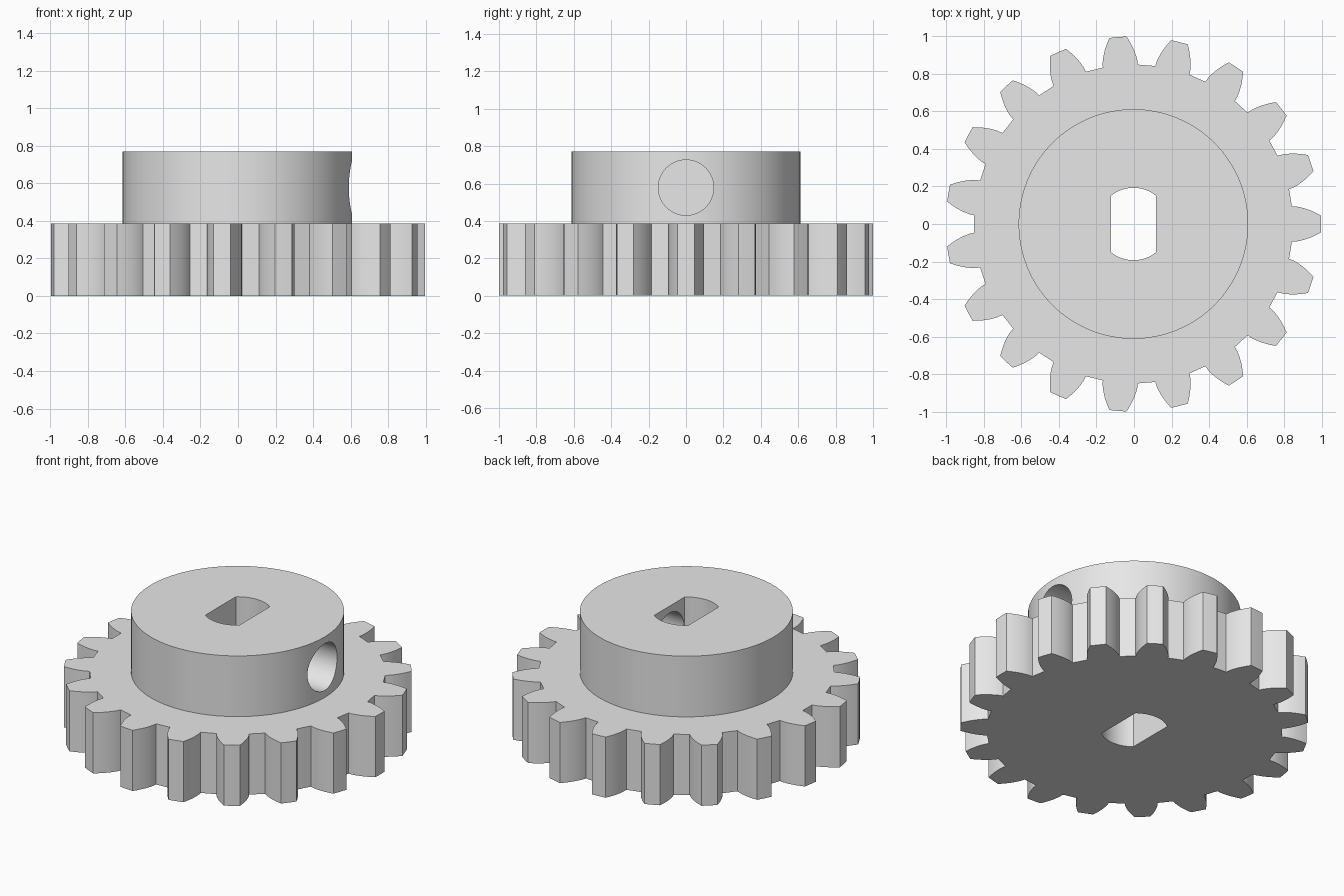
import bpy, bmesh
from math import acos, asin, cos, sin, tan, radians, pi, tau
from mathutils import Matrix, Vector

if "Cube" in bpy.data.objects:
    bpy.data.objects.remove(bpy.data.objects["Cube"], do_unlink=True)

CX = -0.003                 # shaft axis in x
TEETH = 19
ROOT_R, TIP_R = 0.85, 1.0
GEAR_H, TOTAL_H = 0.385, 0.77
HUB_R = 0.612
BORE_R, BORE_HALF = 0.193, 0.119
SCREW_R, SCREW_Z = 0.148, 0.578

grey = bpy.data.materials.new("plain_grey")
grey.use_nodes = True
colour = (0.8, 0.8, 0.8, 1)
grey.diffuse_color = colour
grey.node_tree.nodes["Principled BSDF"].inputs["Base Color"].default_value = colour


def prism(name, outline, low, high, matrix=Matrix()):
    """Extrude a closed 2D outline from low to high along local z."""
    bm = bmesh.new()
    face = bm.faces.new([bm.verts.new((x, y, low)) for x, y in outline])
    new = bmesh.ops.extrude_face_region(bm, geom=[face])["geom"]
    top = [v for v in new if isinstance(v, bmesh.types.BMVert)]
    bmesh.ops.translate(bm, verts=top, vec=(0, 0, high - low))
    bmesh.ops.recalc_face_normals(bm, faces=bm.faces)
    bm.transform(matrix)
    mesh = bpy.data.meshes.new(name)
    bm.to_mesh(mesh)
    bm.free()
    mesh.materials.append(grey)
    obj = bpy.data.objects.new(name, mesh)
    bpy.context.collection.objects.link(obj)
    return obj


def polar(r, a):
    return r * cos(a), r * sin(a)


def circle(r, n):
    return [polar(r, tau * i / n) for i in range(n)]


def gear_outline(steps=6):
    """Involute flanks, with the base circle at the tooth root."""
    half_root = radians(6.35)
    flank = []
    for i in range(steps + 1):
        r = ROOT_R + (TIP_R - ROOT_R) * i / steps
        pressure = acos(ROOT_R / r)
        flank.append((r, half_root - (tan(pressure) - pressure)))
    tooth = [(r, -a) for r, a in flank] + [(TIP_R, 0)] + flank[::-1]
    return [polar(r, a + tau * k / TEETH) for k in range(TEETH) for r, a in tooth]


def bore_outline(n=16):
    """Round shaft hole with two flats."""
    half = asin(BORE_HALF / BORE_R)
    arc = [polar(BORE_R, pi / 2 - half + 2 * half * i / n) for i in range(n + 1)]
    return arc + [(-x, -y) for x, y in arc]


def combine(target, other, operation):
    mod = target.modifiers.new(operation.lower(), 'BOOLEAN')
    mod.operation = operation
    mod.solver = 'EXACT'
    mod.object = other
    bpy.context.view_layer.objects.active = target
    bpy.ops.object.modifier_apply(modifier=mod.name)
    bpy.data.objects.remove(other, do_unlink=True)


# Toothed wheel with the raised hub joined on top
axis = Matrix.Translation((CX, 0, 0))
gear = prism("spur_gear", gear_outline(), 0, GEAR_H, axis)
combine(gear, prism("hub", circle(HUB_R, 128), GEAR_H / 2, TOTAL_H, axis), 'UNION')

# Double-flat shaft bore through everything
combine(gear, prism("bore_cutter", bore_outline(), -0.1, TOTAL_H + 0.1, axis), 'DIFFERENCE')

# Set-screw hole from the hub's +x side into the bore
sideways = Matrix.Translation((CX, 0, SCREW_Z)) @ Matrix.Rotation(pi / 2, 4, 'Y')
combine(gear, prism("screw_cutter", circle(SCREW_R, 64), 0, HUB_R + 0.1, sideways), 'DIFFERENCE')

# Smooth round walls, crisp edges
for obj in bpy.context.selected_objects:
    obj.select_set(False)
gear.select_set(True)
bpy.context.view_layer.objects.active = gear
bpy.ops.object.shade_smooth_by_angle(angle=radians(25))
